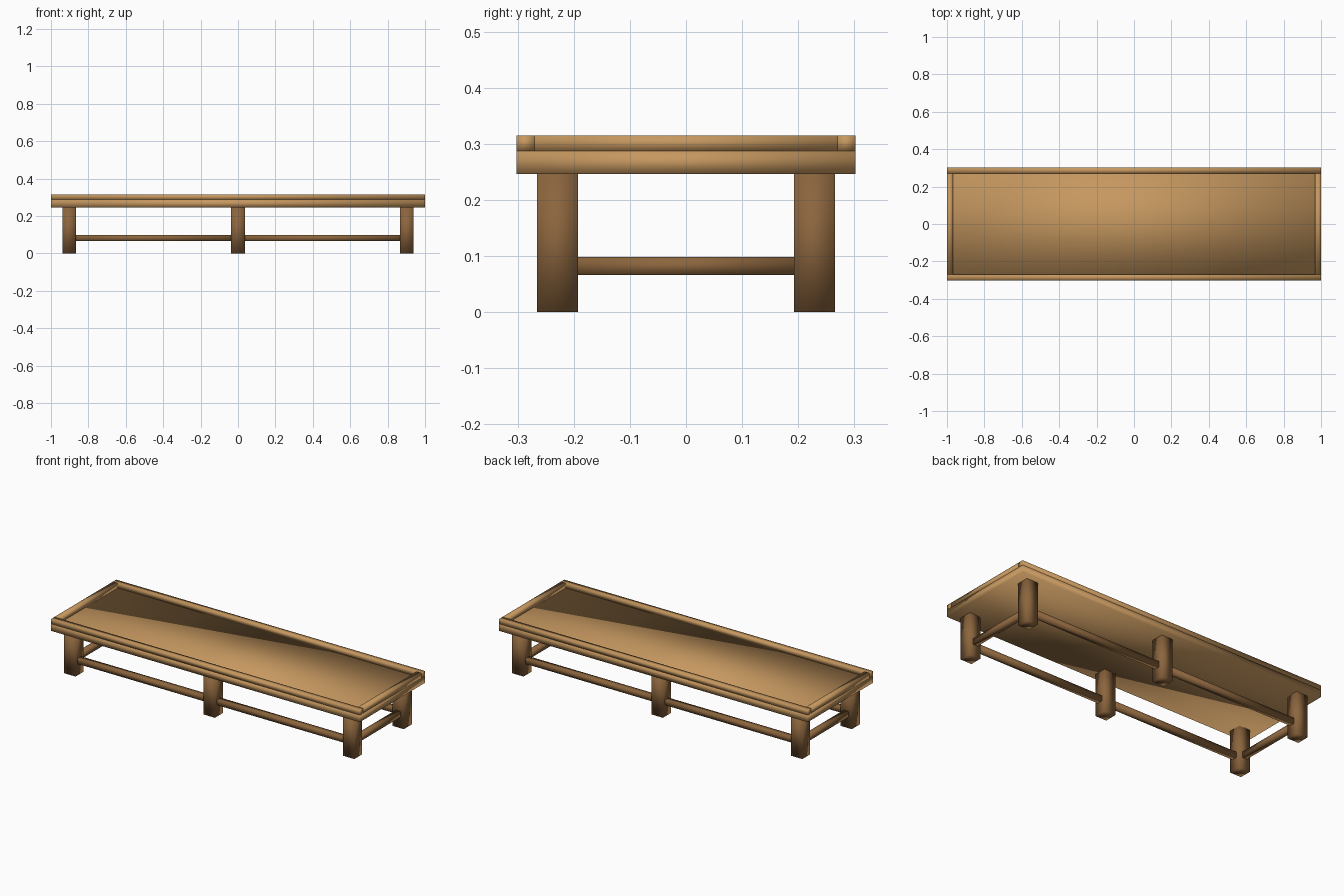
import bpy

cube = bpy.data.objects.get("Cube")
if cube:
    bpy.data.objects.remove(cube, do_unlink=True)


def make_material(name, color):
    mat = bpy.data.materials.new(name)
    mat.use_nodes = True
    mat.diffuse_color = color
    bsdf = next(n for n in mat.node_tree.nodes if n.type == 'BSDF_PRINCIPLED')
    bsdf.inputs["Base Color"].default_value = color
    return mat


light_wood = make_material("light wood", (0.56, 0.31, 0.115, 1))
dark_wood = make_material("dark wood", (0.26, 0.13, 0.047, 1))


def beam(name, low, high, mat):
    """Softly shaded box spanning two opposite corners."""
    center = [(a + b) / 2 for a, b in zip(low, high)]
    size = [b - a for a, b in zip(low, high)]
    bpy.ops.mesh.primitive_cube_add(size=1, location=center)
    obj = bpy.context.object
    obj.name = name
    obj.scale = size
    bpy.ops.object.transform_apply(location=False, rotation=False, scale=True)
    bpy.ops.object.shade_smooth()
    obj.data.materials.append(mat)
    return obj


# Main dimensions
half_x, half_y = 1.0, 0.302
slab_bottom, slab_top, rim_top = 0.246, 0.287, 0.315
rim = 0.032
leg_x, leg_y, leg_half = 0.903, 0.229, 0.0365
bar_low, bar_high = 0.066, 0.098
bar_half = (bar_high - bar_low) / 2

# Table top
beam("table_top", (-half_x, -half_y, slab_bottom), (half_x, half_y, slab_top), light_wood)

# Raised rim, long sides then ends
for side, s in (("front", -1), ("back", 1)):
    y = s * (half_y - rim / 2)
    beam(side + "_rim", (-half_x, y - rim / 2, slab_top),
         (half_x, y + rim / 2, rim_top), light_wood)
for side, s in (("right", -1), ("left", 1)):
    x = s * (half_x - rim / 2)
    beam(side + "_rim", (x - rim / 2, rim - half_y, slab_top),
         (x + rim / 2, half_y - rim, rim_top), light_wood)

# Six legs and the long stretchers between them
for side, s in (("front", -1), ("back", 1)):
    y = s * leg_y
    for place, x in (("right", -leg_x), ("middle", 0), ("left", leg_x)):
        beam(f"{side}_{place}_leg", (x - leg_half, y - leg_half, 0),
             (x + leg_half, y + leg_half, slab_bottom), dark_wood)
    for place, x in (("right", -leg_x / 2), ("left", leg_x / 2)):
        reach = leg_x / 2 - leg_half
        beam(f"{side}_{place}_stretcher", (x - reach, y - bar_half, bar_low),
             (x + reach, y + bar_half, bar_high), dark_wood)

# End stretchers
for side, x in (("right", -leg_x), ("left", leg_x)):
    reach = leg_y - leg_half
    beam(side + "_end_stretcher", (x - bar_half, -reach, bar_low),
         (x + bar_half, reach, bar_high), dark_wood)
